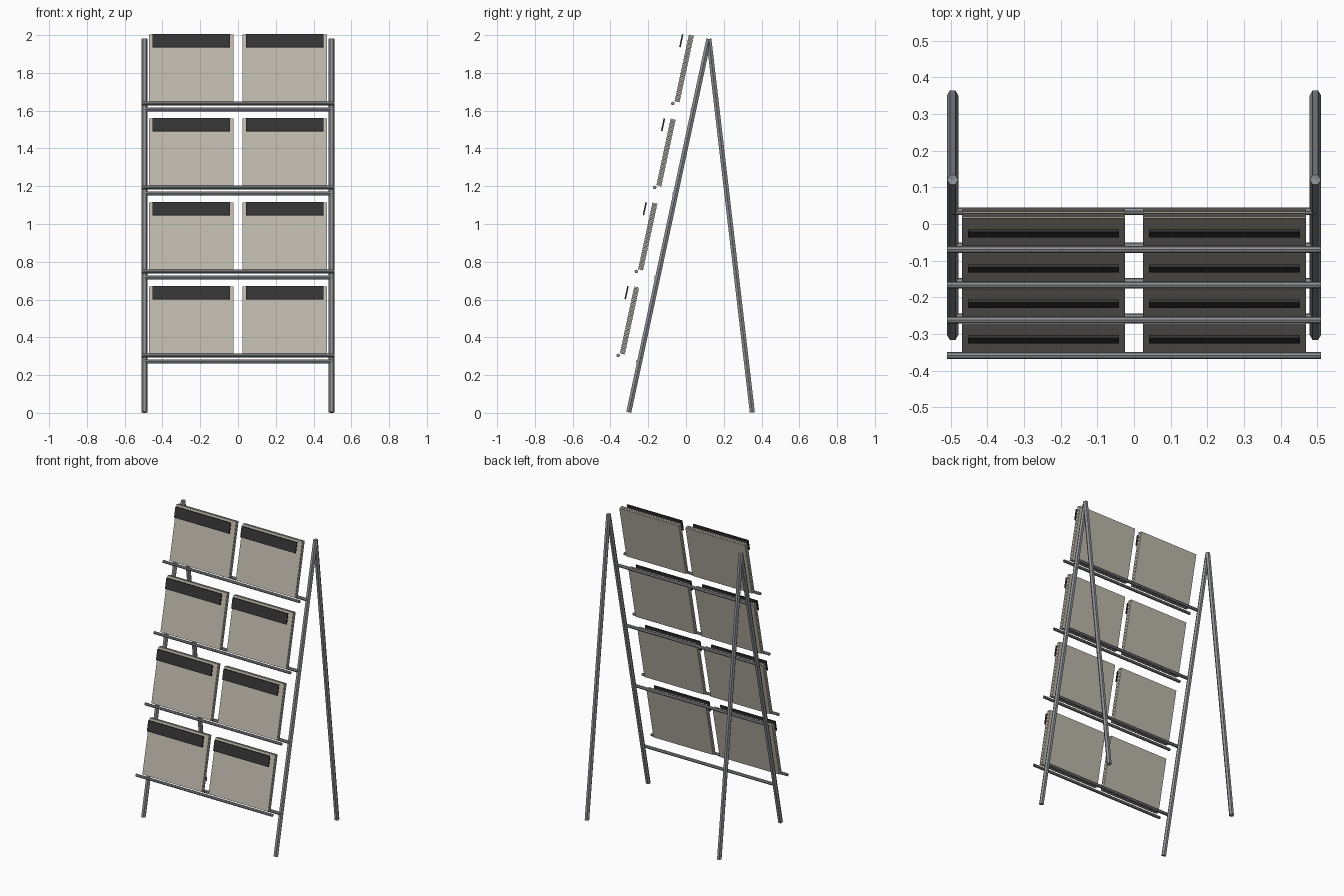
import bpy, math
from mathutils import Vector, Matrix

if "Cube" in bpy.data.objects:
    bpy.data.objects.remove(bpy.data.objects["Cube"])

def material(name, rgb):
    m = bpy.data.materials.new(name)
    m.diffuse_color = (*rgb, 1)
    m.use_nodes = True
    m.node_tree.nodes["Principled BSDF"].inputs["Base Color"].default_value = m.diffuse_color
    return m

metal = material("grey metal", (0.27, 0.28, 0.30))
paper = material("warm tan", (0.51, 0.48, 0.41))
dark = material("dark charcoal", (0.035, 0.035, 0.035))

def tube(name, a, b, r, sides):
    a, b = Vector(a), Vector(b)
    d = b - a
    bpy.ops.mesh.primitive_cylinder_add(vertices=sides, radius=r, depth=d.length)
    o = bpy.context.object
    # local frame: keep one cross-section axis as close to x (or y) as possible
    z = d.normalized()
    ref = Vector((1, 0, 0)) if abs(z.x) < 0.9 else Vector((0, 1, 0))
    x = (ref - z * ref.dot(z)).normalized()
    y = z.cross(x)
    rot = Matrix((x, y, z)).transposed().to_4x4()
    turn = Matrix.Rotation(math.pi / 2, 4, 'Z')
    o.data.transform(Matrix.Translation((a + b) / 2) @ rot @ turn)
    o.name = name
    o.data.materials.append(metal)

LEAN = math.atan2(0.425, 1.98)

def plate(name, centre, size, mat):
    bpy.ops.mesh.primitive_cube_add(size=1)
    o = bpy.context.object
    o.data.transform(Matrix.Translation(centre) @ Matrix.Rotation(-LEAN, 4, 'X')
                     @ Matrix.Diagonal((*size, 1)))
    o.name = name
    o.data.materials.append(mat)

# A-shaped side frames
for s in (-1, 1):
    x = s * 0.495
    tube("front_leg", (x, -0.303, 0.003), (x, 0.121, 1.98), 0.0155, 6)
    tube("back_leg", (x, 0.351, 0.002), (x, 0.121, 1.98), 0.0155, 6)

up = Vector((0, math.sin(LEAN), math.cos(LEAN)))
out = Vector((0, -math.cos(LEAN), math.sin(LEAN)))
SHEETS, T, L = 6, 0.028, 0.362
for row in range(4):
    step = Vector((0, 0.0965, 0.4447)) * row
    # support rails: front lip and rear crossbar
    y, z = step.y, step.z
    tube("front_rail", (-0.51, -0.359 + y, 0.304 + z), (0.51, -0.359 + y, 0.304 + z), 0.0095, 8)
    tube("cross_bar", (-0.495, -0.2545 + y, 0.272 + z), (0.495, -0.2545 + y, 0.272 + z), 0.0105, 8)
    mid = Vector((0, -0.299, 0.489)) + step
    for s in (-1, 1):
        # stack of thin sheets
        for i in range(SHEETS):
            off = (i - (SHEETS - 1) / 2) * T / SHEETS
            c = mid + out * off
            c.x = s * 0.2475
            plate("sheet", c, (0.445, T / SHEETS * 0.75, L), paper)
        # header strip in front of the stack
        c = Vector((s * 0.2475, -0.3145, 0.636)) + step
        plate("header_strip", c, (0.412, 0.008, 0.07), dark)
